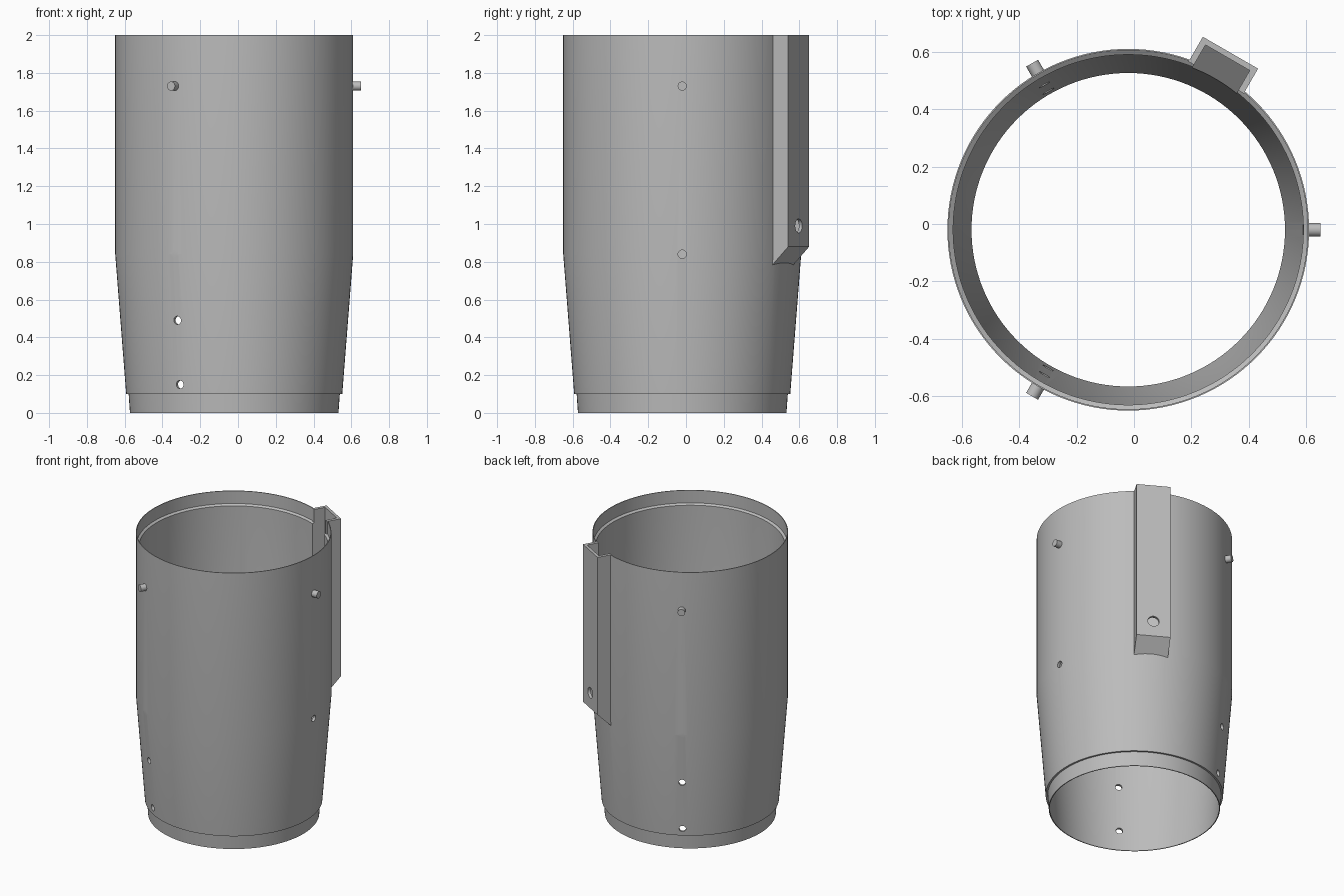
import bpy
import bmesh
from math import radians, cos, sin, tau
from mathutils import Matrix, Vector

if "Cube" in bpy.data.objects:
    bpy.data.objects.remove(bpy.data.objects["Cube"], do_unlink=True)

AXIS = Vector((-0.02, -0.02, 0))
ANGLES = (0, 120, 240)

grey = bpy.data.materials.new("plain grey")
grey.use_nodes = True
grey.diffuse_color = (0.5, 0.5, 0.5, 1)
grey.node_tree.nodes["Principled BSDF"].inputs["Base Color"].default_value = grey.diffuse_color


def finish(name, bm):
    """Turn a bmesh into an object placed on the tube axis."""
    bmesh.ops.recalc_face_normals(bm, faces=bm.faces)
    mesh = bpy.data.meshes.new(name)
    bm.to_mesh(mesh)
    bm.free()
    mesh.materials.append(grey)
    obj = bpy.data.objects.new(name, mesh)
    obj.location = AXIS
    bpy.context.collection.objects.link(obj)
    return obj


def lathe(name, profile, sides=128):
    """Closed (radius, height) outline turned about z."""
    bm = bmesh.new()
    rings = [[bm.verts.new((r * cos(tau * i / sides), r * sin(tau * i / sides), z))
              for i in range(sides)] for r, z in profile]
    for a, b in zip(rings, rings[1:] + rings[:1]):
        for i in range(sides):
            j = (i + 1) % sides
            bm.faces.new((a[i], a[j], b[j], b[i]))
    return finish(name, bm)


def slab(name, outline, width, angle):
    """Radial (radius, height) outline extruded sideways, turned to an angle."""
    bm = bmesh.new()
    face = bm.faces.new([bm.verts.new((r, -width / 2, z)) for r, z in outline])
    new = bmesh.ops.extrude_face_region(bm, geom=[face])["geom"]
    bmesh.ops.translate(bm, vec=(0, width, 0),
                        verts=[v for v in new if isinstance(v, bmesh.types.BMVert)])
    bm.transform(Matrix.Rotation(radians(angle), 4, "Z"))
    return finish(name, bm)


def rod(name, radius, start, end, height, angle):
    """Cylinder pointing outward from the axis."""
    bm = bmesh.new()
    bmesh.ops.create_cone(bm, cap_ends=True, segments=32, radius1=radius,
                          radius2=radius, depth=end - start)
    bm.transform(Matrix.Rotation(radians(angle), 4, "Z")
                 @ Matrix.Translation(((start + end) / 2, 0, height))
                 @ Matrix.Rotation(radians(90), 4, "Y"))
    return finish(name, bm)


def cut(obj, cutter):
    mod = obj.modifiers.new("cut", "BOOLEAN")
    mod.operation = "DIFFERENCE"
    mod.solver = "EXACT"
    mod.object = cutter
    bpy.context.view_layer.objects.active = obj
    bpy.ops.object.modifier_apply(modifier=mod.name)


def smooth(obj):
    bpy.ops.object.select_all(action="DESELECT")
    obj.select_set(True)
    bpy.context.view_layer.objects.active = obj
    bpy.ops.object.shade_smooth_by_angle(angle=radians(30))


# Tube wall: spigot at the foot, tapered skirt, straight body, socket at the top
tube = lathe("tube_body", [
    (0.552, 0), (0.559, 0.1), (0.572, 0.1), (0.63, 0.84), (0.63, 2),
    (0.625, 2), (0.625, 1.91), (0.61, 1.9), (0.61, 0.84), (0.553, 0.1), (0.546, 0)])

# Hollow side channel with a sloped foot
channel = slab("side_channel", [(0.612, 0.78), (0.712, 0.88), (0.712, 2), (0.612, 2)],
               0.222, 60)

# Slot inside the channel, open to the tube, and the hole in its outer face
cutters = [slab("slot_cutter", [(0.5, 0.696), (0.692, 0.888), (0.692, 2.1), (0.5, 2.1)],
                0.178, 60),
           rod("channel_hole_cutter", 0.037, 0.65, 0.8, 0.99, 60)]
cut(tube, cutters[0])
for cutter in cutters:
    cut(channel, cutter)

# Three columns of small through holes
for angle in ANGLES:
    for height in (0.15, 0.49, 0.84):
        hole = rod("hole_cutter", 0.022, 0.45, 0.8, height, angle)
        cut(tube, hole)
        cutters.append(hole)

for cutter in cutters:
    bpy.data.objects.remove(cutter, do_unlink=True)

# Locating pegs near the top
pegs = [rod(f"peg_{n + 1}", 0.024, 0.615, 0.67, 1.73, a) for n, a in enumerate(ANGLES)]

for obj in [tube, channel] + pegs:
    smooth(obj)
